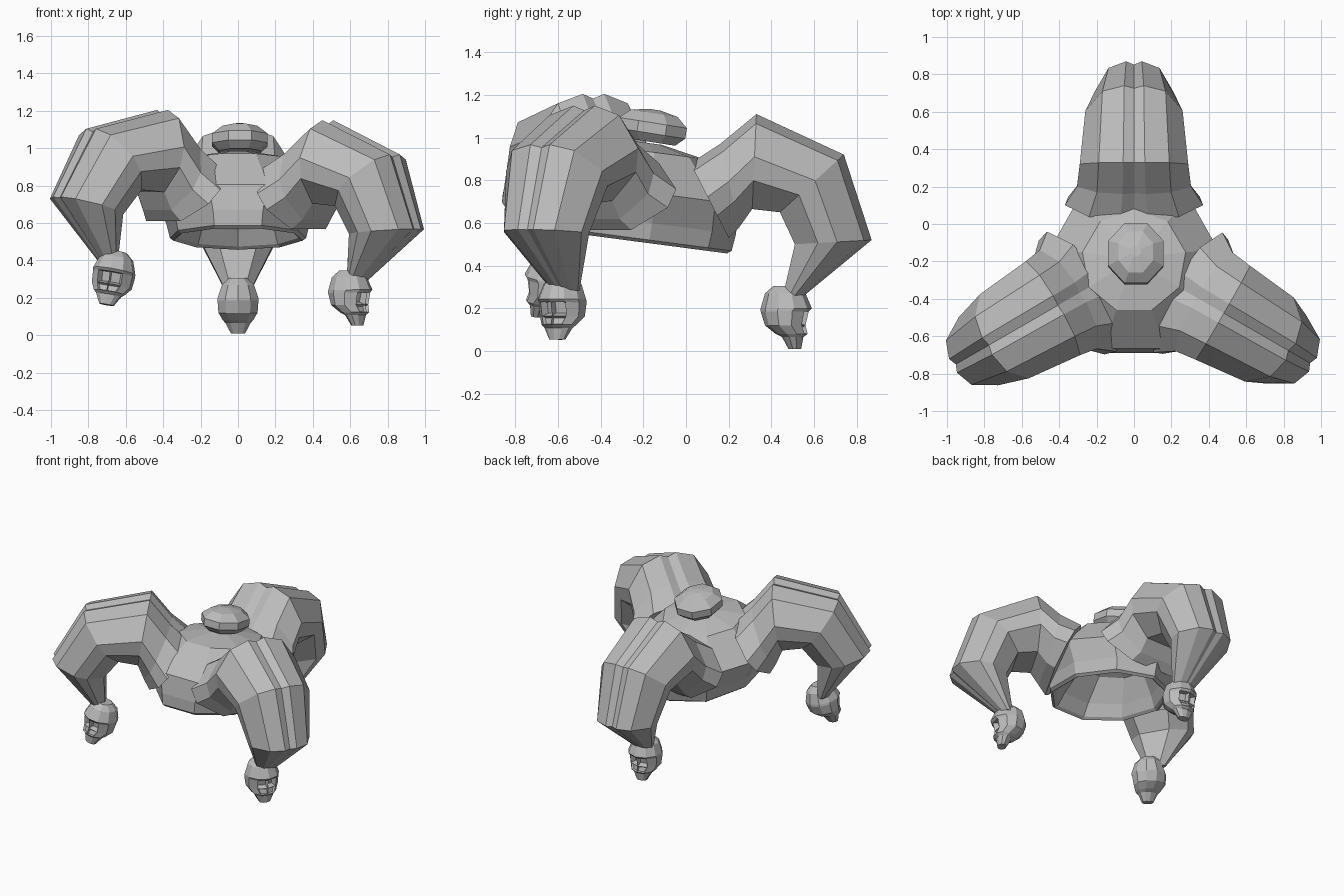
import bpy, bmesh
from math import radians, sin, cos, tau
from mathutils import Matrix, Vector

cube = bpy.data.objects.get("Cube")
if cube:
    bpy.data.objects.remove(cube, do_unlink=True)

grey = bpy.data.materials.new("stone grey")
grey.use_nodes = True
grey.diffuse_color = (0.5, 0.5, 0.5, 1)
grey.node_tree.nodes["Principled BSDF"].inputs["Base Color"].default_value = (0.5, 0.5, 0.5, 1)

CENTRE = Vector((0, -0.2, 0))
PIVOT = 0.85


def finish(bm, name):
    mesh = bpy.data.meshes.new(name)
    bm.to_mesh(mesh)
    bm.free()
    mesh.materials.append(grey)
    obj = bpy.data.objects.new(name, mesh)
    bpy.context.collection.objects.link(obj)
    return obj


def loft(rings):
    """Bridge point rings, close both ends; return the mesh and its bands of faces."""
    bm = bmesh.new()
    loops = [[bm.verts.new(p) for p in ring] for ring in rings]
    bands = []
    for a, b in zip(loops, loops[1:]):
        bands.append([bm.faces.new((a[i - 1], a[i], b[i], b[i - 1])) for i in range(len(a))])
    for end in (loops[0], loops[-1]):
        bmesh.ops.poke(bm, faces=[bm.faces.new(end)])
    bmesh.ops.recalc_face_normals(bm, faces=bm.faces)
    return bm, bands


def lathe(name, profile, sides, start, matrix):
    """Profile rows are x radius, y radius, height."""
    angles = [start + tau * i / sides for i in range(sides)]
    bm, _ = loft([[matrix @ Vector((rx * cos(a), ry * sin(a), z)) for a in angles]
                  for rx, ry, z in profile])
    finish(bm, name)


# Cap body with a hollow underside, leaning back
lean = Matrix.Translation((0, -0.32, 0.015)) @ Matrix.Rotation(radians(-7.5), 4, 'X')
body = [(0.08, 0.08, 0.82), (0.23, 0.25, 0.75), (0.3, 0.38, 0.6),
        (0.33, 0.43, 0.52), (0.35, 0.45, 0.505), (0.37, 0.47, 0.52),
        (0.39, 0.48, 0.6), (0.46, 0.475, 0.74), (0.28, 0.28, 0.93), (0.08, 0.08, 0.97)]
lathe("cap_body", body, 9, radians(-110), lean)

# Button on the crown
tilt = Matrix.Translation((0.01, -0.165, 1.01)) @ Matrix.Rotation(radians(-9), 4, 'X')
button = [(0.12, 0.13, -0.03), (0.16, 0.175, 0.01), (0.16, 0.175, 0.06),
          (0.1, 0.12, 0.105), (0.03, 0.03, 0.122)]
lathe("crown_button", button, 8, tau / 16, tilt)

# Horn rings: outer point, inner point, half width; the root flares into the body
HORN = [((0.22, 0.88), (0.40, 0.53), 0.37),
        ((0.36, 0.97), (0.45, 0.58), 0.305),
        ((0.53, 1.11), (0.51, 0.665), 0.29),
        ((0.94, 0.92), (0.64, 0.65), 0.26),
        ((1.07, 0.52), (0.71, 0.5), 0.21),
        ((0.73, 0.24), (0.65, 0.24), 0.07)]
# Half section: across, outward; the first point is the seam groove
HALF = [(0, 0.9), (0.2, 1), (0.65, 0.8), (1, 0.1), (0.95, -0.4), (0.5, -1)]
SECTION = HALF + [(-u, v) for u, v in reversed(HALF[1:])]


def horn(name, place):
    rings = []
    for outer, inner, width in HORN:
        o = Vector((outer[0], 0, outer[1]))
        i = Vector((inner[0], 0, inner[1]))
        rings.append([place @ ((o + i) / 2 + (o - i) / 2 * v + Vector((0, u * width, 0)))
                      for u, v in SECTION])
    finish(loft(rings)[0], name)


# Skull rings: height, back, front, half width
SKULL = [(0.12, -0.06, 0.05, 0.05), (0.085, -0.1, 0.09, 0.09), (0.015, -0.12, 0.12, 0.115),
         (0.0, -0.12, 0.105, 0.115), (-0.065, -0.1, 0.09, 0.11), (-0.105, -0.05, 0.1, 0.085),
         (-0.12, -0.02, 0.08, 0.07), (-0.175, 0.01, 0.07, 0.04)]
SOCKET_BAND, NOSE_BAND = 3, 4


def skull(name, place):
    sides = 10
    rings = []
    for z, back, front, half in SKULL:
        mid, reach = (front + back) / 2, (front - back) / 2
        rings.append([place @ Vector((mid + reach * cos(tau * i / sides),
                                      half * sin(tau * i / sides), z)) for i in range(sides)])
    bm, bands = loft(rings)
    # Sink the two eye sockets and the nose hollow
    for band, rim, depth in ((SOCKET_BAND, 0.01, 0.035), (NOSE_BAND, 0.008, 0.015)):
        bmesh.ops.inset_individual(bm, faces=bands[band][:2], thickness=rim, depth=-depth)
    finish(bm, name)


# Name, heading, upward pitch, outward and upward shift, skull sideways shift and turn
ARMS = [("back", 90, 0, 0, 0, 0, 0),
        ("left", -30, 1, 0.03, 0.03, -0.03, 0),
        ("right", -150, 12, 0, -0.01, 0.05, 48)]
for name, heading, pitch, out, up, side, turn in ARMS:
    place = (Matrix.Translation(CENTRE + Vector((0, 0, PIVOT)))
             @ Matrix.Rotation(radians(heading), 4, 'Z')
             @ Matrix.Rotation(radians(-pitch), 4, 'Y')
             @ Matrix.Translation((out, 0, up - PIVOT)))
    horn(name + "_horn", place)
    skull(name + "_skull", place @ Matrix.Translation((0.67, side, 0.185))
          @ Matrix.Rotation(radians(turn), 4, 'Z'))
